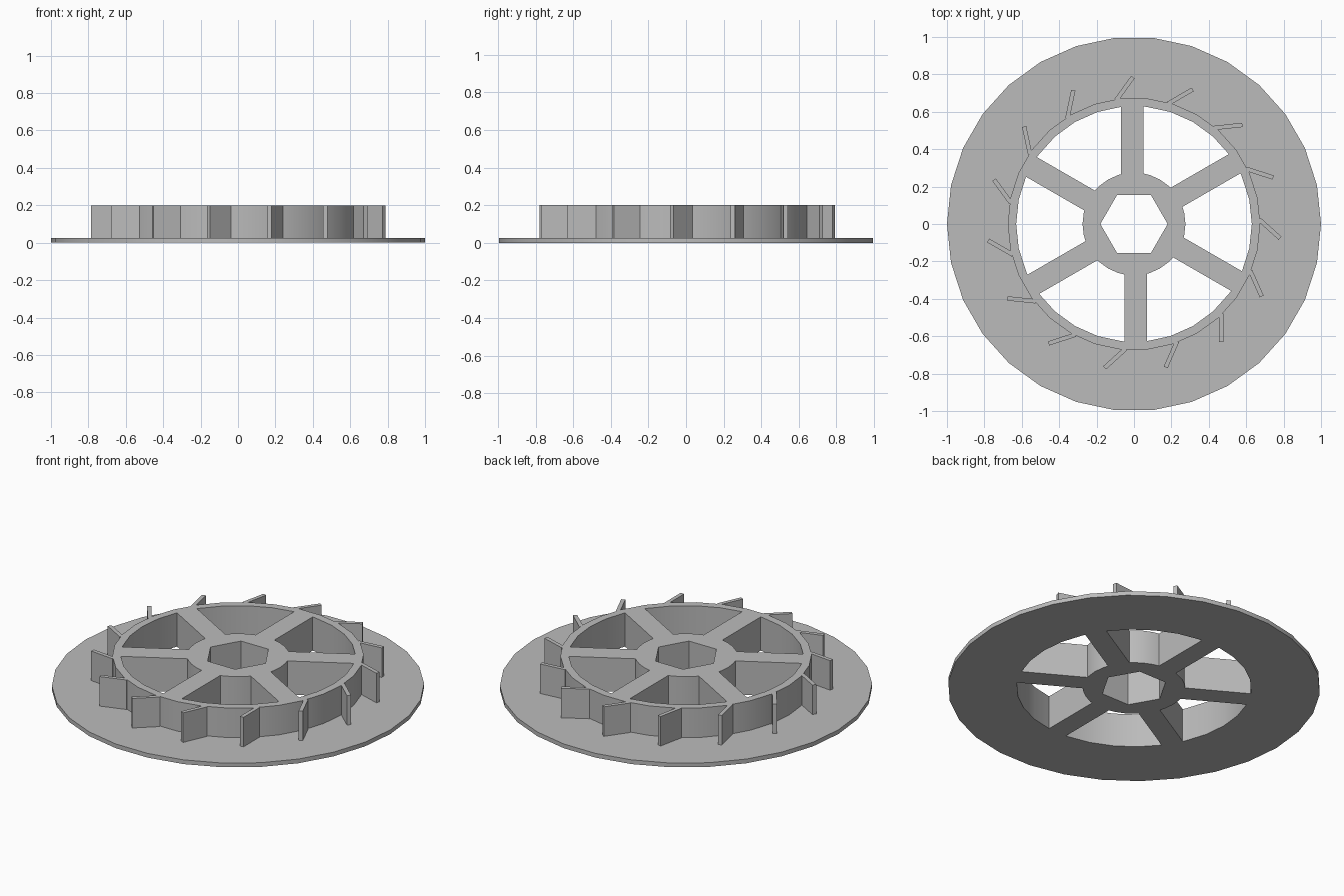
import bpy
from math import sin, cos, asin, radians, degrees, floor

cube = bpy.data.objects.get("Cube")
if cube:
    bpy.data.objects.remove(cube, do_unlink=True)

SIDES = 30
STEP = 360 / SIDES
BASE_TOP, TOP = 0.025, 0.2
RING_IN, RING_OUT = 0.63, 0.675
HUB_R, HEX_R = 0.275, 0.18
SPOKE_LOW, SPOKE_HIGH = -0.05, 0.07     # spoke sides, slightly off the radius

grey = bpy.data.materials.new("grey plastic")
grey.use_nodes = True
colour = (0.5, 0.5, 0.5, 1)
grey.diffuse_color = colour
grey.node_tree.nodes["Principled BSDF"].inputs["Base Color"].default_value = colour


def polar(r, deg):
    return (r * cos(radians(deg)), r * sin(radians(deg)))


def polygon(r, n):
    return [polar(r, i * 360 / n) for i in range(n)]


def arc(r, start, end):
    """Points from start to end, following the corners of the 30-sided circle."""
    first = floor(start / STEP) + 1
    last = floor(end / STEP)
    inner = [i * STEP for i in range(first, last + 1)
             if i * STEP - start > 0.5 and end - i * STEP > 0.5]
    return [polar(r, a) for a in [start] + inner + [end]]


def window(k):
    """Opening between spoke k and the next spoke."""
    a, b = 30 + 60 * k, 90 + 60 * k
    def span(r):
        return a + degrees(asin(SPOKE_HIGH / r)), b + degrees(asin(SPOKE_LOW / r))
    return arc(RING_IN, *span(RING_IN)) + arc(HUB_R, *span(HUB_R))[::-1]


def extrude(name, outlines, z0, z1):
    """Solid from a flat outline with holes."""
    curve = bpy.data.curves.new(name, 'CURVE')
    curve.dimensions = '2D'
    curve.fill_mode = 'BOTH'
    curve.extrude = (z1 - z0) / 2
    for pts in outlines:
        spline = curve.splines.new('POLY')
        spline.points.add(len(pts) - 1)
        for p, (x, y) in zip(spline.points, pts):
            p.co = (x, y, 0, 1)
        spline.use_cyclic_u = True
    obj = bpy.data.objects.new(name, curve)
    obj.location.z = (z0 + z1) / 2
    bpy.context.collection.objects.link(obj)
    bpy.ops.object.select_all(action='DESELECT')
    obj.select_set(True)
    bpy.context.view_layer.objects.active = obj
    bpy.ops.object.convert(target='MESH')
    obj = bpy.context.object
    # Weld the caps to the walls and point the faces outward
    bpy.ops.object.mode_set(mode='EDIT')
    bpy.ops.mesh.select_all(action='SELECT')
    bpy.ops.mesh.remove_doubles(threshold=0.0005)
    bpy.ops.mesh.normals_make_consistent(inside=False)
    bpy.ops.object.mode_set(mode='OBJECT')
    obj.data.materials.clear()
    obj.data.materials.append(grey)
    bpy.ops.object.shade_smooth_by_angle(angle=radians(25))
    return obj


holes = [window(k) for k in range(6)] + [polygon(HEX_R, 6)]

# Thin base disc and the spoked wheel standing on it
extrude("base_disc", [polygon(1, SIDES)] + holes, 0, BASE_TOP)
extrude("spoked_wheel", [polygon(RING_OUT, SIDES)] + holes, BASE_TOP, TOP)

# Slanted blades around the wheel
dx, dy = polar(1, 54)
half = 0.0115
root, tip = (-0.095, 0.662), (-0.006, 0.785)
blade_outline = [(p[0] + s * dy * half, p[1] - s * dx * half)
                 for p, s in ((root, 1), (tip, 1), (tip, -1), (root, -1))]
for i in range(15):
    blade = extrude(f"blade_{i + 1}", [blade_outline], BASE_TOP, TOP)
    blade.rotation_euler.z = radians(24 * i)
